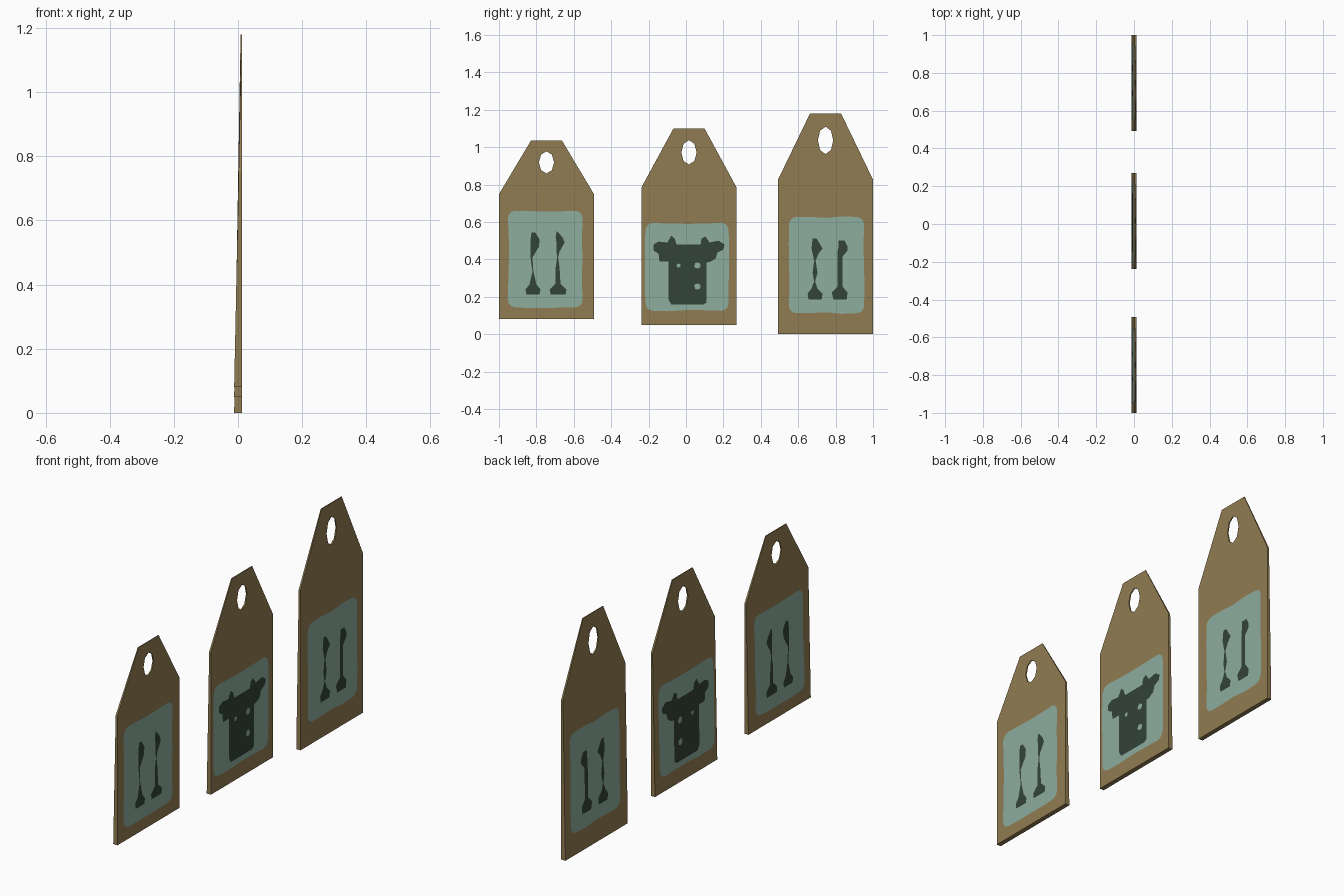
import bpy, bmesh, math, random

if "Cube" in bpy.data.objects:
    bpy.data.objects.remove(bpy.data.objects["Cube"])

random.seed(4)


def material(name, rgb):
    m = bpy.data.materials.new(name)
    lin = [((c / 255 + 0.055) / 1.055) ** 2.4 for c in rgb]
    m.diffuse_color = (*lin, 1)
    m.use_nodes = True
    m.node_tree.nodes["Principled BSDF"].inputs["Base Color"].default_value = m.diffuse_color
    return m


BROWN = material("brown card", (145, 124, 82))
GREEN = material("pale green", (142, 173, 159))
DARK = material("dark green", (51, 67, 58))

FRONT = 0.012  # flat +x face; the -x face slopes so the card thins upward


def back_x(z, tag):
    t = (z - tag["z"]) / tag["h"]
    return -0.012 + 0.02 * t


def finish(name, bm, mat):
    me = bpy.data.meshes.new(name)
    bm.to_mesh(me)
    bm.free()
    me.materials.append(mat)
    ob = bpy.data.objects.new(name, me)
    bpy.context.collection.objects.link(ob)


def card(tag):
    """Wedge-thick hang tag with clipped shoulders and an oval hole."""
    y, z, h = tag["y"], tag["z"], tag["h"]
    outer = [(y - .254, z), (y + .254, z), (y + .254, z + .7 * h), (y + .083, z + h),
             (y - .083, z + h), (y - .254, z + .7 * h)]
    hole = [(y + .041 * math.sin(i * math.pi / 4), z + h * (.878 + .062 * math.cos(i * math.pi / 4)))
            for i in range(8)]
    bm = bmesh.new()
    sides = []
    for back in (False, True):
        loops, edges = [], []
        for pts in (outer, hole):
            vs = [bm.verts.new((back_x(b, tag) if back else FRONT, a, b)) for a, b in pts]
            edges += [bm.edges.new((vs[i - 1], vs[i])) for i in range(len(vs))]
            loops.append(vs)
        bmesh.ops.triangle_fill(bm, use_beauty=True, edges=edges)
        sides.append(loops)
    for f, b in zip(*sides):
        for i in range(len(f)):
            bm.faces.new((f[i - 1], f[i], b[i], b[i - 1]))
    bmesh.ops.recalc_face_normals(bm, faces=bm.faces)
    finish(tag["name"] + "_card", bm, BROWN)


def decal(name, outline, tag, mat, layer):
    """Painted shape on both faces of a card."""
    off = 0.0009 * layer
    bm = bmesh.new()
    for side in (1, -1):
        f = bm.faces.new([bm.verts.new((FRONT + off if side > 0 else back_x(z, tag) - off, y, z))
                          for y, z in outline])
        f.normal_update()
        if f.normal.x * side < 0:
            f.normal_flip()
    finish(tag["name"] + "_" + name, bm, mat)


def patch(y0, y1, z0, z1, r=0.04):
    """Rounded rectangle with slightly uneven edges."""
    corners = [(y1 - r, z1 - r), (y0 + r, z1 - r), (y0 + r, z0 + r), (y1 - r, z0 + r)]
    pts = []
    for k, (cy, cz) in enumerate(corners):
        for j in range(4):
            a = math.radians(90 * k + 30 * j)
            pts.append((cy + r * math.cos(a), cz + r * math.sin(a)))
        ny, nz = corners[(k + 1) % 4]
        a = math.radians(90 * k + 90)
        for t in (.25, .5, .75):
            d = r + random.uniform(-.006, .004)
            pts.append((cy + (ny - cy) * t + d * math.cos(a), cz + (nz - cz) * t + d * math.sin(a)))
    return pts


def figure(y, rows):
    """Outline from (height, left, right) rows around a centre line."""
    return [(y + l, z) for z, l, r in rows] + [(y + r, z) for z, l, r in reversed(rows)]


def disc(y, z, r):
    return [(y + r * math.cos(i * math.pi / 4), z + r * math.sin(i * math.pi / 4)) for i in range(8)]


small = dict(name="small_tag", y=-.746, z=.08, h=.955)
middle = dict(name="middle_tag", y=.016, z=.05, h=1.05)
large = dict(name="large_tag", y=.746, z=0, h=1.18)

# Cards and pale patches
for tag, box in ((small, (-.952, -.553, .143, .66)),
                 (middle, (-.217, .228, .125, .595)),
                 (large, (.55, .952, .112, .627))):
    card(tag)
    decal("patch", patch(*box), tag, GREEN, 1)

# Slim painted figures on the small tag
decal("left_figure", figure(-.818, [
    (.543, -.008, .013), (.506, -.013, .035), (.468, -.013, .032), (.41, -.013, -.003),
    (.335, -.003, .002), (.265, -.019, .019), (.239, -.04, .04), (.212, -.035, .035)]),
    small, DARK, 2)
decal("right_figure", figure(-.684, [
    (.549, -.008, -.003), (.517, -.013, .024), (.49, -.008, .035), (.442, -.008, .008),
    (.41, -.005, 0), (.356, -.013, .008), (.27, -.013, .013), (.239, -.045, .045),
    (.212, -.04, .04)]), small, DARK, 2)

# Slim painted figures on the large tag
decal("left_figure", figure(.69, [
    (.511, -.013, .008), (.458, -.019, .04), (.431, -.013, .019), (.394, -.005, .003),
    (.329, -.013, .013), (.281, -.005, 0), (.244, -.019, .013), (.217, -.04, .04),
    (.185, -.035, .035)]), large, DARK, 2)
decal("right_figure", figure(.824, [
    (.5, -.008, .024), (.468, -.008, .04), (.447, -.013, .04), (.415, -.013, .013),
    (.255, -.013, .013), (.222, -.045, .04), (.185, -.035, .035)]), large, DARK, 2)

# Horned head shape on the middle tag, with pale spots
decal("head", [
    (-.174, .479), (-.147, .495), (-.1, .49), (-.078, .527), (-.06, .51), (-.05, .479),
    (.078, .479), (.083, .511), (.104, .522), (.126, .49), (.174, .5), (.206, .479),
    (.2, .452), (.168, .436), (.158, .404), (.131, .388), (.11, .383), (.11, .17),
    (.094, .158), (-.078, .158), (-.094, .185), (-.094, .388), (-.142, .388),
    (-.147, .431), (-.174, .447)], middle, DARK, 2)
for i, (y, z, r) in enumerate(((-.04, .367, .011), (.061, .367, .017), (.061, .255, .017))):
    decal("spot_%d" % (i + 1), disc(y, z, r), middle, GREEN, 3)
